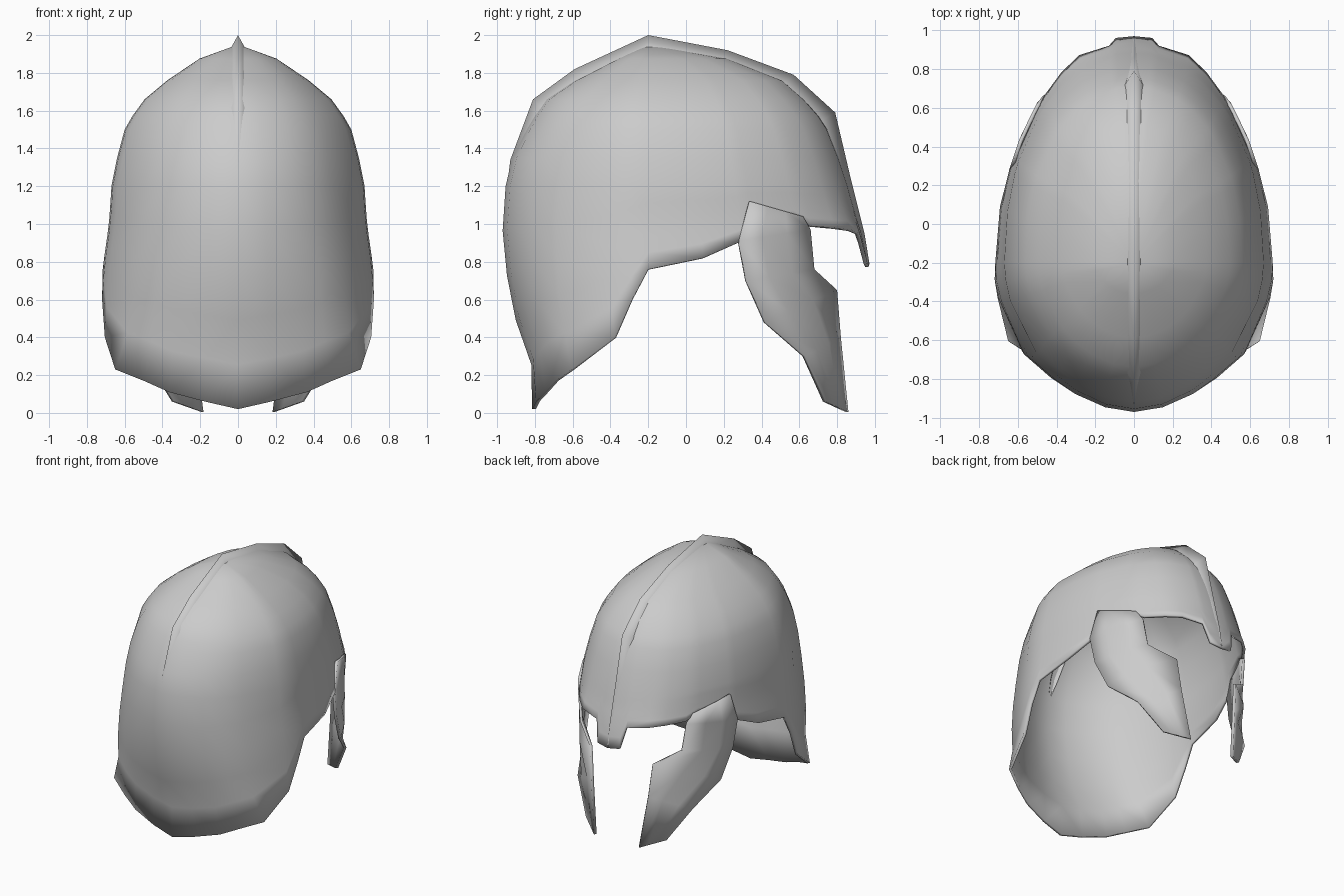
import bpy, bmesh
from math import sin, cos, radians

cube = bpy.data.objects.get("Cube")
if cube:
    bpy.data.objects.remove(cube, do_unlink=True)

metal = bpy.data.materials.new("plain grey metal")
metal.use_nodes = True
GREY = (0.6, 0.6, 0.6, 1)
metal.diffuse_color = GREY
metal.node_tree.nodes["Principled BSDF"].inputs["Base Color"].default_value = GREY


def lerp_table(table, key):
    """Interpolate rows sorted by ascending first entry."""
    if key <= table[0][0]:
        return table[0][1:]
    for a, b in zip(table, table[1:]):
        if key <= b[0]:
            t = (key - a[0]) / (b[0] - a[0])
            return [p + (q - p) * t for p, q in zip(a[1:], b[1:])]
    return table[-1][1:]


def grid_object(name, rows, thickness, angle):
    """Skin a grid of points, mirror it across x and give it thickness."""
    bm = bmesh.new()
    grid = [[bm.verts.new(p) for p in row] for row in rows]
    for r, s in zip(grid, grid[1:]):
        for i in range(len(r) - 1):
            bm.faces.new((r[i], s[i], s[i + 1], r[i + 1]))
    bmesh.ops.remove_doubles(bm, verts=bm.verts, dist=0.0005)
    bmesh.ops.recalc_face_normals(bm, faces=bm.faces)
    # turn the skin so that its faces look away from the inside
    if sum(f.normal.x * f.calc_area() for f in bm.faces) < 0:
        bmesh.ops.reverse_faces(bm, faces=bm.faces)
    mesh = bpy.data.meshes.new(name)
    bm.to_mesh(mesh)
    bm.free()
    mesh.materials.append(metal)
    ob = bpy.data.objects.new(name, mesh)
    bpy.context.collection.objects.link(ob)
    mirror = ob.modifiers.new("mirror", 'MIRROR')
    mirror.use_clip = True
    if thickness:
        solid = ob.modifiers.new("thickness", 'SOLIDIFY')
        solid.thickness = thickness
        solid.offset = -1
    bpy.ops.object.select_all(action='DESELECT')
    ob.select_set(True)
    bpy.context.view_layer.objects.active = ob
    bpy.ops.object.shade_smooth_by_angle(angle=radians(angle))
    return ob


# Bowl: height, back y, front y, half width
MID_Y = -0.2
OUTLINE = [
    (0.0, -0.815, 0.97, 0.81), (0.23, -0.81, 0.97, 0.81), (0.4, -0.87, 0.97, 0.74),
    (0.56, -0.925, 0.97, 0.73), (0.78, -0.955, 0.97, 0.715), (0.95, -0.97, 0.935, 0.69),
    (1.04, -0.975, 0.905, 0.68), (1.2, -0.955, 0.86, 0.67), (1.35, -0.92, 0.81, 0.64),
    (1.5, -0.845, 0.75, 0.60), (1.57, -0.805, 0.705, 0.56), (1.66, -0.74, 0.625, 0.495),
    (1.76, -0.59, 0.51, 0.375), (1.875, -0.36, 0.22, 0.205), (1.95, MID_Y, MID_Y, 0.0)]
CROWN = [row[0] for row in reversed(OUTLINE) if row[0] >= 1.2]
SKIRT = [0.2, 0.4, 0.6, 0.8, 1]

# Lower rim: degrees round from the back, height, outward flare
RIM = [(0, 0.02, 0), (14, 0.06, 0), (28, 0.11, 0.02), (38, 0.17, 0.04), (50, 0.23, 0.07),
       (73, 0.4, 0), (82, 0.6, 0), (90, 0.76, 0), (103, 0.82, 0), (114, 0.91, 0),
       (118, 1.01, 0), (133, 1.04, 0), (139, 0.99, 0), (149, 0.98, 0.01),
       (158, 0.97, 0.02), (170.5, 0.95, 0), (173.5, 0.79, 0), (180, 0.775, 0)]


def bowl_point(degrees, z, swell=1):
    """Pointed oval at the back, fuller oval at the front."""
    back, front, width = lerp_table(OUTLINE, z)
    a = radians(degrees)
    if degrees < 90:
        reach, power = back - MID_Y, 1.08
    else:
        reach, power = front - MID_Y, 0.93
    x = 0 if degrees in (0, 180) else width * sin(a) ** power * swell
    return (x, MID_Y + reach * abs(cos(a)) ** power * swell, z)


bowl = []
for degrees, rim, flare in RIM:
    column = [bowl_point(degrees, z) for z in CROWN]
    column += [bowl_point(degrees, 1.2 + (rim - 1.2) * s, 1 + flare * s) for s in SKIRT]
    bowl.append(column)
grid_object("helmet_bowl", bowl, 0.02, 50)

# Crest ridge: y, z, half width at the foot, from the back to the nose guard
CREST = [(-0.945, 1.22, 0.01), (-0.93, 1.34, 0.03), (-0.81, 1.66, 0.055),
         (-0.59, 1.82, 0.05), (-0.2, 2.0, 0.05), (0.22, 1.92, 0.05),
         (0.57, 1.79, 0.055), (0.79, 1.59, 0.06), (0.87, 1.25, 0.05),
         (0.945, 0.95, 0.03), (0.972, 0.785, 0.01)]
ridge = []
for y, z, half in CREST:
    dy, dz = y - MID_Y, z - 1.0
    k = 1 - half * 1.8 / (dy * dy + dz * dz) ** 0.5
    ridge.append([(0, y, z), (half, MID_Y + dy * k, 1.0 + dz * k)])
grid_object("crest_ridge", ridge, 0, 40)

# Cheek guards: rear edge and front edge (y, z) from the hinge down to the tip
CHEEK = [((0.34, 1.12), (0.62, 1.04)), ((0.28, 0.91), (0.66, 0.97)),
         ((0.32, 0.7), (0.68, 0.76)), ((0.42, 0.48), (0.8, 0.65)),
         ((0.63, 0.3), (0.82, 0.4)), ((0.74, 0.06), (0.86, 0.005))]
CHEEK_X = [(0.28, 0.645), (0.45, 0.588), (0.65, 0.488), (0.74, 0.35), (0.86, 0.195)]
cheeks = []
for (y0, z0), (y1, z1) in CHEEK:
    row = []
    for t in (0, 0.33, 0.67, 1):
        y = y0 + (y1 - y0) * t
        row.append((lerp_table(CHEEK_X, y)[0], y, z0 + (z1 - z0) * t))
    cheeks.append(row)
grid_object("cheek_guards", cheeks, 0.02, 50)
